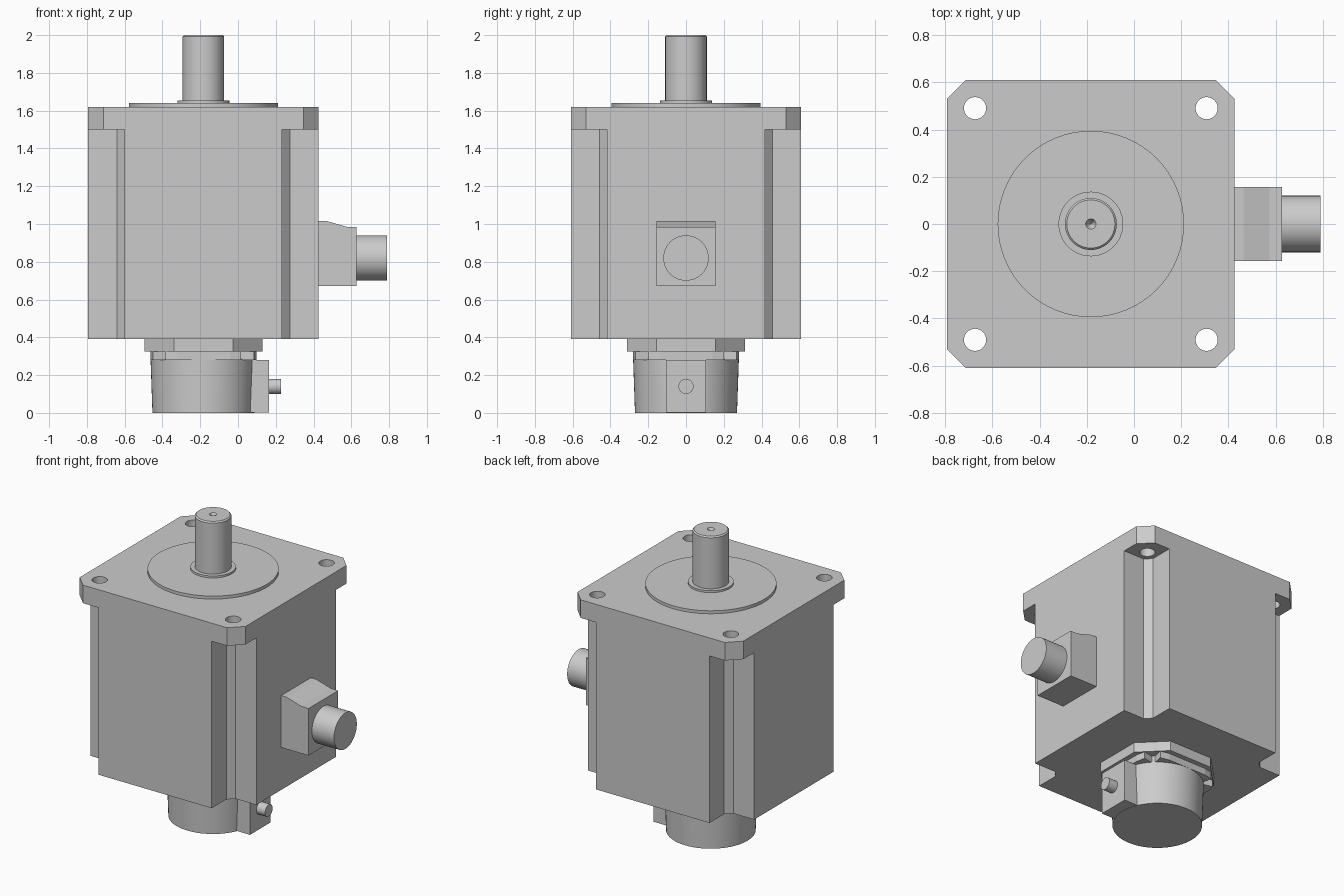
import bpy, bmesh
from math import cos, sin, pi, radians
from mathutils import Matrix, Vector

if "Cube" in bpy.data.objects:
    bpy.data.objects.remove(bpy.data.objects["Cube"])

CX = -0.183  # motor axis


def finish(name, bm, smooth=False):
    bmesh.ops.remove_doubles(bm, verts=bm.verts, dist=1e-5)
    bmesh.ops.recalc_face_normals(bm, faces=bm.faces)
    me = bpy.data.meshes.new(name)
    bm.to_mesh(me)
    bm.free()
    ob = bpy.data.objects.new(name, me)
    bpy.context.collection.objects.link(ob)
    if smooth:
        bpy.ops.object.select_all(action='DESELECT')
        bpy.context.view_layer.objects.active = ob
        ob.select_set(True)
        bpy.ops.object.shade_smooth_by_angle(angle=radians(30))
    return ob


def extrude(name, pts, vec):
    """Solid from a flat outline of 3D points pushed along vec."""
    bm = bmesh.new()
    f = bm.faces.new([bm.verts.new(p) for p in pts])
    r = bmesh.ops.extrude_face_region(bm, geom=[f], use_keep_orig=True)
    bmesh.ops.translate(bm, vec=Vector(vec),
                        verts=[g for g in r['geom'] if isinstance(g, bmesh.types.BMVert)])
    return finish(name, bm)


def lathe(name, profile, mat, n=48):
    """Solid of revolution: (radius, height) profile turned about local z."""
    bm = bmesh.new()
    rings = [[bm.verts.new((r * cos(2 * pi * i / n), r * sin(2 * pi * i / n), z))
              for i in range(n)] for r, z in profile]
    for a, b in zip(rings, rings[1:]):
        for i in range(n):
            j = (i + 1) % n
            bm.faces.new((a[i], a[j], b[j], b[i]))
    bm.faces.new(rings[0])
    bm.faces.new(rings[-1])
    bm.transform(mat)
    return finish(name, bm, True)


def four_corners(corner, z):
    """Repeat a corner outline four times around the motor axis."""
    pts = []
    for k in range(4):
        c, s = round(cos(k * pi / 2)), round(sin(k * pi / 2))
        pts += [(CX + x * c - y * s, x * s + y * c, z) for x, y in corner]
    return pts


axis = Matrix.Translation((CX, 0, 0))


def along_x(x, z):
    return Matrix.Translation((x, 0, z)) @ Matrix.Rotation(pi / 2, 4, 'Y')


# Mounting flange with four bolt holes
flange = extrude("mounting_flange", four_corners([(0.61, 0.53), (0.53, 0.61)], 1.5), (0, 0, 0.12))
for sx in (-1, 1):
    for sy in (-1, 1):
        cutter = lathe("bolt_hole_cutter", [(0.047, 1.4), (0.047, 1.7)],
                       Matrix.Translation((CX + sx * 0.491, sy * 0.491, 0)), 32)
        cutter.hide_render = True
        mod = flange.modifiers.new("bolt_hole", 'BOOLEAN')
        mod.operation = 'DIFFERENCE'
        mod.solver = 'EXACT'
        mod.object = cutter
        bpy.ops.object.select_all(action='DESELECT')
        bpy.context.view_layer.objects.active = flange
        bpy.ops.object.modifier_apply(modifier=mod.name)
        bpy.data.objects.remove(cutter)

# Body with notched corners
extrude("motor_body", four_corners([(0.61, 0.417), (0.457, 0.417), (0.417, 0.457), (0.417, 0.61)], 0.39),
        (0, 0, 1.11))

# Pilot disc, shaft collar and shaft with centre dimple
lathe("pilot_disc", [(0.395, 1.61), (0.395, 1.64)], axis, 64)
lathe("shaft_collar", [(0.137, 1.63), (0.137, 1.653)], axis)
lathe("shaft", [(0.11, 1.64), (0.11, 1.992), (0.102, 2.0), (0.022, 2.0), (0.001, 1.965)], axis)

# Power connector on the right side
extrude("connector_housing", [(x, -0.156, z) for x, z in
        [(0.42, 0.672), (0.628, 0.672), (0.628, 0.985), (0.575, 0.985), (0.465, 1.017), (0.42, 1.017)]],
        (0, 0.312, 0))
lathe("connector_plug", [(0.12, 0), (0.12, 0.167)], along_x(0.623, 0.82))

# Encoder plate, notched spacer and tapered cover
extrude("encoder_plate", four_corners([(0.313, 0.157), (0.157, 0.313)], 0.325), (0, 0, 0.066))
extrude("encoder_spacer", four_corners([(0.28, 0.14), (0.267, 0.2), (0.2, 0.187), (0.187, 0.2),
                                        (0.2, 0.267), (0.14, 0.28)], 0.28), (0, 0, 0.046))
lathe("encoder_cover", [(0.27, 0), (0.28, 0.285)], axis, 64)

# Cable outlet block and pin
extrude("cable_outlet", [(x, y, 0.002) for x, y in
        [(CX + 0.1, -0.107), (0.163, -0.107), (0.163, 0.107), (CX + 0.1, 0.107)]], (0, 0, 0.278))
lathe("cable_pin", [(0.04, 0), (0.04, 0.07)], along_x(0.157, 0.14), 24)
